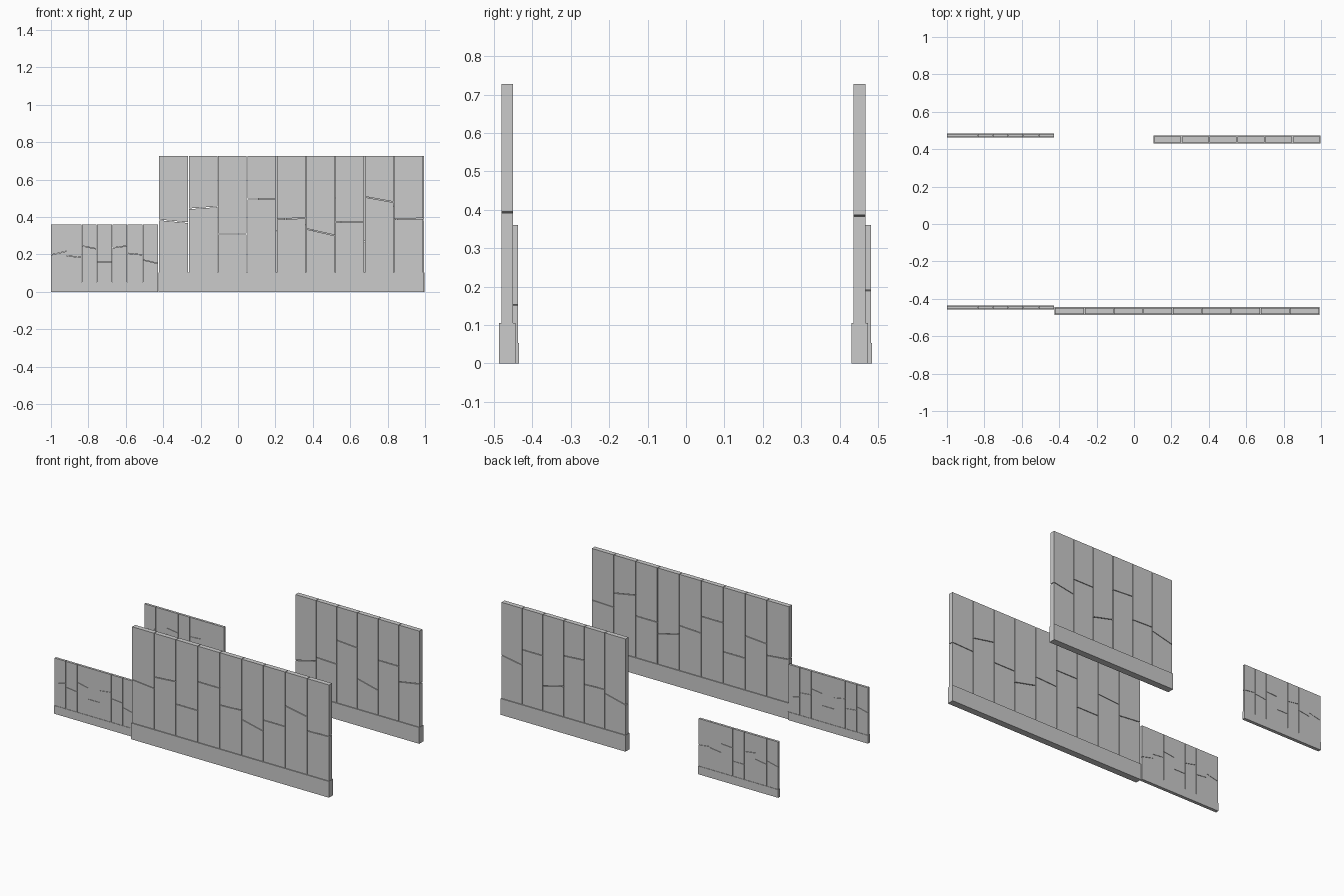
import bpy, bmesh

if "Cube" in bpy.data.objects:
    bpy.data.objects.remove(bpy.data.objects["Cube"])


def prism(name, outline, y0, y1):
    """Extrude an x-z outline from y0 to y1."""
    bm = bmesh.new()
    face = bm.faces.new([bm.verts.new((x, y0, z)) for x, z in outline])
    ext = bmesh.ops.extrude_face_region(bm, geom=[face])
    for v in ext["geom"]:
        if isinstance(v, bmesh.types.BMVert):
            v.co.y = y1
    bmesh.ops.recalc_face_normals(bm, faces=bm.faces)
    mesh = bpy.data.meshes.new(name)
    bm.to_mesh(mesh)
    bm.free()
    obj = bpy.data.objects.new(name, mesh)
    bpy.context.collection.objects.link(obj)
    return obj


def wall(name, x0, x1, yc, height, base_h, base_t, slab_t, gap, joints):
    """A plinth carrying columns of slabs, each split by a slanted joint."""
    prism(name + "_plinth", [(x0, 0), (x1, 0), (x1, base_h), (x0, base_h)],
          yc - base_t / 2, yc + base_t / 2)
    inset = (base_t - slab_t) / 4
    a, b = x0 + inset, x1 - inset
    step = (b - a) / len(joints)
    ya, yb = yc - slab_t / 2, yc + slab_t / 2
    g = gap / 2
    for i, (zl, zr) in enumerate(joints):
        l = a + i * step + (g if i else 0)
        r = a + (i + 1) * step - (g if i < len(joints) - 1 else 0)
        prism(f"{name}_lower_slab_{i + 1}",
              [(l, base_h), (r, base_h), (r, zr - g), (l, zl - g)], ya, yb)
        prism(f"{name}_upper_slab_{i + 1}",
              [(l, zl + g), (r, zr + g), (r, height), (l, height)], ya, yb)


# Tall walls: front and back
TALL = dict(height=0.727, base_h=0.105, base_t=0.043, slab_t=0.031, gap=0.004)
wall("front_tall_wall", -0.425, 0.993, -0.4655, **TALL, joints=[
    (.385, .37), (.444, .455), (.31, .31), (.497, .497), (.388, .395),
    (.337, .302), (.374, .374), (.508, .48), (.388, .393)])
wall("back_tall_wall", 0.103, 0.998, 0.452, **TALL, joints=[
    (.30, .335), (.36, .355), (.51, .50), (.30, .265), (.46, .46),
    (.36, .385)])

# Low walls: half-scale versions
LOW = dict(height=0.36, base_h=0.053, base_t=0.021, slab_t=0.0155, gap=0.002)
wall("front_low_wall", -1.0, -0.427, -0.4455, **LOW, joints=[
    (.198, .217), (.193, .184), (.246, .23), (.158, .158), (.235, .246),
    (.206, .198), (.171, .152)])
wall("back_low_wall", -1.0, -0.427, 0.474, **LOW, joints=[
    (.198, .217), (.193, .205), (.246, .235), (.15, .15), (.235, .24),
    (.183, .193), (.20, .19)])
